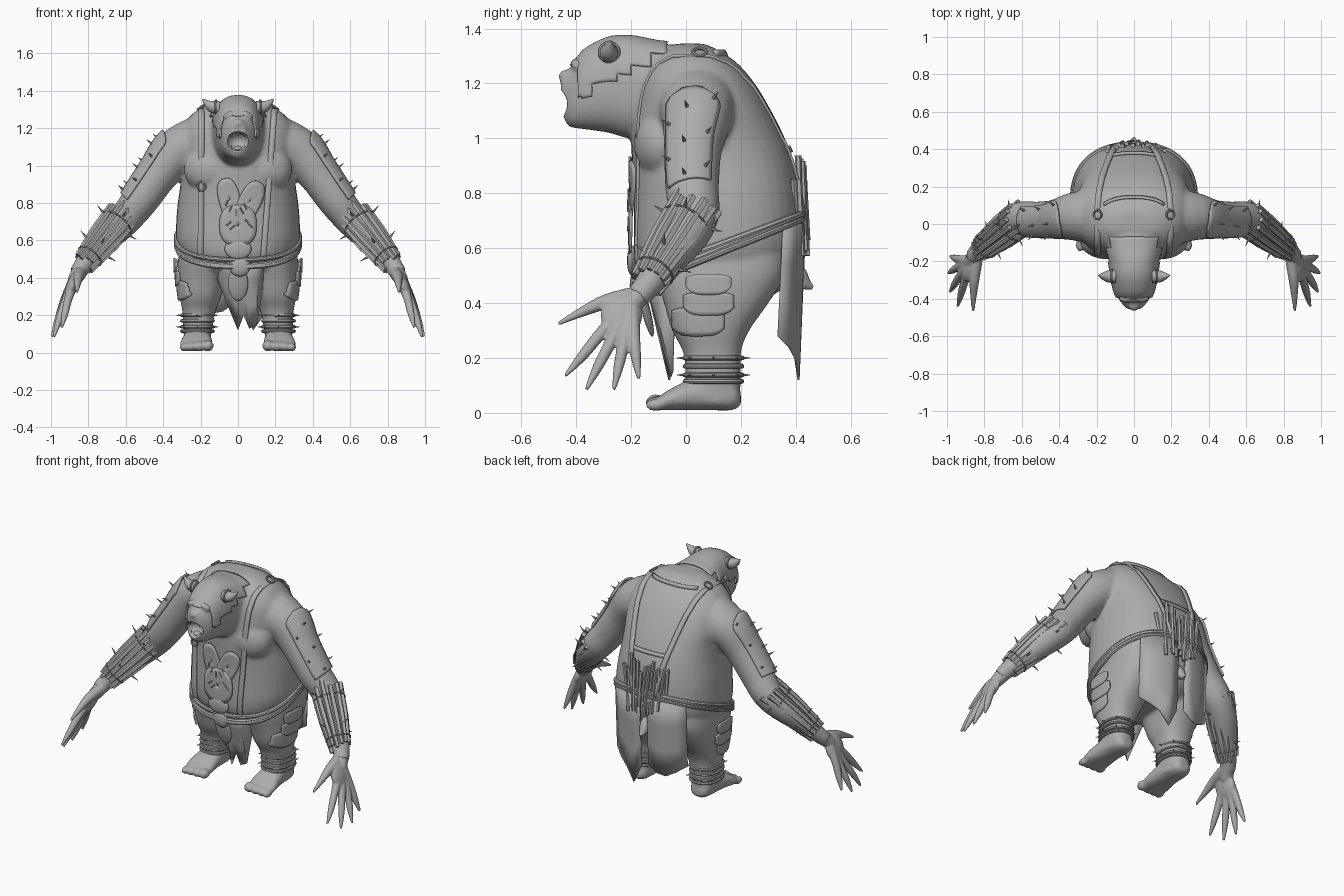
import bpy, bmesh, math, random
from mathutils import Vector, Matrix

random.seed(4)
if "Cube" in bpy.data.objects:
    bpy.data.objects.remove(bpy.data.objects["Cube"])

grey = bpy.data.materials.new("plain grey")
grey.use_nodes = True
grey.diffuse_color = (0.42, 0.42, 0.42, 1)
for node in grey.node_tree.nodes:
    if node.type == 'BSDF_PRINCIPLED':
        node.inputs["Base Color"].default_value = grey.diffuse_color
ROUND = 0.84


def spline(rows, k):
    """Catmull-Rom through rows of numbers."""
    out = []
    for i in range(len(rows) - 1):
        a, b, c, d = rows[max(i - 1, 0)], rows[i], rows[i + 1], rows[min(i + 2, len(rows) - 1)]
        for j in range(k):
            t = j / k
            out.append([q + t * (r - p) / 2 + t * t * (p - 2.5 * q + 2 * r - s / 2)
                        + t ** 3 * (3 * (q - r) + s - p) / 2 for p, q, r, s in zip(a, b, c, d)])
    return out + [list(rows[-1])]


def skin_rings(bm, rings, closed=False, caps=True):
    loops = [[bm.verts.new(p) for p in ring] for ring in rings]
    n = len(loops[0])
    for a, b in zip(loops, loops[1:] + loops[:1] if closed else loops[1:]):
        for j in range(n):
            bm.faces.new((a[j], a[(j + 1) % n], b[(j + 1) % n], b[j]))
    if caps and not closed:
        bm.faces.new(loops[0])
        bm.faces.new(loops[-1])


def power(v, p):
    return math.copysign(abs(v) ** p, v)


def loft(bm, rows, axis='z', n=40, k=4, off=0.0):
    """Stack of rounded sections: position, near and far depth, near and far x."""
    rings = []
    for t, a, b, x0, x1 in spline(rows, k):
        ring = []
        for j in range(n):
            w = math.tau * j / n
            x = (x0 + x1) / 2 + ((x1 - x0) / 2 + off) * power(math.cos(w), ROUND)
            d = (a + b) / 2 + ((b - a) / 2 + off) * power(math.sin(w), ROUND)
            ring.append((x, d, t) if axis == 'z' else (x, t, d))
        rings.append(ring)
    skin_rings(bm, rings)


def limb(bm, pts, n=12, k=4):
    """Round tube through points with a radius each."""
    rows = spline(pts, k)
    span = Vector(pts[-1][:3]) - Vector(pts[0][:3])
    ref = min((Vector(e) for e in Matrix.Identity(3)), key=lambda e: abs(e.dot(span)))
    rings = []
    for i, row in enumerate(rows):
        t = Vector(rows[min(i + 1, len(rows) - 1)][:3]) - Vector(rows[max(i - 1, 0)][:3])
        u = t.cross(ref).normalized()
        v = t.cross(u).normalized()
        rings.append([Vector(row[:3]) + (u * math.cos(math.tau * j / n) + v * math.sin(math.tau * j / n))
                      * row[3] for j in range(n)])
    skin_rings(bm, rings)


def spike(bm, base, way, length=0.05, r=0.009):
    base, way = Vector(base), Vector(way).normalized()
    limb(bm, [(*base, r), (*(base + way * length), 0.001)], 6, 1)


def hoop(bm, centre, a, b, r, p=1.0, n=40):
    """Closed ring of cord on the ellipse spanned by a and b."""
    a, b, c = Vector(a), Vector(b), Vector(centre)
    up = a.cross(b).normalized()
    rings = []
    for i in range(n):
        w = math.tau * i / n
        arm = a * power(math.cos(w), p) + b * power(math.sin(w), p)
        rings.append([c + arm + arm.normalized() * r * math.cos(math.tau * j / 8)
                      + up * r * math.sin(math.tau * j / 8) for j in range(8)])
    skin_rings(bm, rings, True)


def ball(bm, c, size, turn=0.0, axis='Y'):
    bmesh.ops.create_uvsphere(bm, u_segments=24, v_segments=14, radius=1, matrix=Matrix.Translation(c)
                              @ Matrix.Rotation(turn, 4, axis) @ Matrix.Diagonal((*size, 1)))


def sheet(bm, columns):
    """Open surface through columns of points."""
    cols = [[bm.verts.new(p) for p in col] for col in columns]
    for a, b in zip(cols, cols[1:]):
        for j in range(len(a) - 1):
            bm.faces.new((a[j], b[j], b[j + 1], a[j + 1]))


def ribbon(bm, pts, wide):
    sheet(bm, [(Vector(p) - Vector(wide), Vector(p) + Vector(wide)) for p in pts])


def mirror(bm):
    new = bmesh.ops.duplicate(bm, geom=bm.verts[:] + bm.edges[:] + bm.faces[:])["geom"]
    bmesh.ops.scale(bm, vec=(-1, 1, 1), verts=[g for g in new if isinstance(g, bmesh.types.BMVert)])


def make(name, bm, solid=0.0, voxel=0.0, relax=0):
    bmesh.ops.recalc_face_normals(bm, faces=bm.faces)
    me = bpy.data.meshes.new(name)
    bm.to_mesh(me)
    bm.free()
    me.materials.append(grey)
    me.polygons.foreach_set("use_smooth", [True] * len(me.polygons))
    me.set_sharp_from_angle(angle=math.radians(40))
    ob = bpy.data.objects.new(name, me)
    bpy.context.collection.objects.link(ob)
    if solid:
        m = ob.modifiers.new("thickness", 'SOLIDIFY')
        m.thickness, m.offset = solid, 0
    if voxel:
        m = ob.modifiers.new("fuse", 'REMESH')
        m.mode, m.voxel_size, m.use_smooth_shade = 'VOXEL', voxel, True
        m = ob.modifiers.new("relax", 'SMOOTH')
        m.factor, m.iterations = 0.5, relax
    return ob


# Main proportions: torso, head, leg, foot, arm
torso = [(z, f, b, -w, w) for z, f, b, w in [
    (.4, -.08, .27, .2), (.46, -.14, .36, .265), (.52, -.18, .39, .3), (.6, -.19, .42, .33),
    (.7, -.19, .425, .33), (.8, -.19, .415, .322), (.9, -.195, .395, .308), (1, -.2, .36, .305),
    (1.1, -.19, .31, .315), (1.2, -.17, .25, .3), (1.28, -.13, .18, .24), (1.33, -.07, .1, .15), (1.345, -.03, .06, .06)]]
head = [(y, lo, hi, -w, w) for y, lo, hi, w in [
    (.02, 1.1, 1.335, .19), (-.1, 1.02, 1.347, .16), (-.2, 1, 1.365, .132), (-.28, 1.02, 1.36, .12),
    (-.36, 1.032, 1.322, .1), (-.4, 1.037, 1.28, .082), (-.43, 1.046, 1.25, .06), (-.455, 1.1, 1.235, .036)]]
leg = [(.58, -.1, .36, .04, .31), (.5, -.11, .36, .03, .32), (.4, -.08, .3, .06, .32), (.3, -.05, .23, .09, .312),
       (.22, -.01, .2, .12, .297), (.12, 0, .2, .14, .292), (.03, .01, .19, .15, .285)]
foot = [(.2, .03, .07, .18, .25), (.17, .01, .12, .155, .28), (.08, .01, .13, .145, .29), (0, .01, .115, .14, .3),
        (-.06, .01, .085, .135, .31), (-.105, .01, .055, .14, .305)]
arm = [(.18, .04, 1.12, .16), (.32, .04, 1.075, .13), (.42, .025, .96, .106), (.52, .022, .82, .098), (.6, .03, .72, .09),
       (.68, -.01, .64, .084), (.76, -.08, .55, .068), (.83, -.14, .465, .05), (.86, -.18, .42, .045)]
dense = spline(torso, 8)
leg_dense = spline(leg, 8)
arm_dense = spline(arm, 12)


def bulge(t):
    return max(0, 1 - abs(t) ** (2 / ROUND)) ** (ROUND / 2)


def on_torso(x, z, side, off=0.01):
    """Point on the belly (side -1) or back (side 1)."""
    _, f, b, _, w = min(dense, key=lambda r: abs(r[0] - z))
    return Vector((x, (f + b) / 2 + side * ((b - f) / 2 * bulge(x / w) + off), z))


def on_thigh(y, z, off):
    """Point on the outside of the leg."""
    _, f, b, x0, x1 = min(leg_dense, key=lambda r: abs(r[0] - z))
    return Vector(((x0 + x1) / 2 + (x1 - x0) / 2 * bulge((2 * y - f - b) / (b - f)) + off, y, z))


def on_arm(t, w, off):
    """Point on the upper arm, t along it and w around from the outside."""
    i = 12 + round(t * 27)
    row = arm_dense[i]
    out = Vector((.83, -.15, .55)).normalized()
    run = (Vector(arm_dense[i + 1][:3]) - Vector(row[:3])).normalized()
    side = run.cross(out).normalized()
    way = side.cross(run) * math.cos(w) + side * math.sin(w)
    return Vector(row[:3]) + way * (row[3] + off), way


# Body fused from limbs, torso and head
bm = bmesh.new()
loft(bm, leg)
loft(bm, foot, 'y')
for x, r in ((.16, .031), (.207, .028), (.25, .026), (.289, .023)):
    ball(bm, (x, -.112, r + .006), (r, .037, r))
limb(bm, arm, 20)
ball(bm, (.14, -.09, .98), (.15, .1, .13))
ball(bm, (.045, -.4, 1.275), (.042, .022, .014), 0.3)
mirror(bm)
loft(bm, torso)
loft(bm, head, 'y')
ball(bm, (0, -.435, 1.225), (.034, .03, .026))
body = make("body", bm, voxel=.011, relax=5)

# Open mouth with teeth and tongue
bm = bmesh.new()
ball(bm, (0, -.47, 1.13), (.064, .08, .053))
cutter = make("mouth_cutter", bm)
cutter.hide_render = True
cutter.display_type = 'WIRE'
cut = body.modifiers.new("mouth", 'BOOLEAN')
cut.object, cut.operation = cutter, 'DIFFERENCE'
bm = bmesh.new()
for x, size in ((.012, .014), (.034, .035)):
    spike(bm, (x, -.435, 1.185), (0, -.1, -1), size, .008)
    spike(bm, (x, -.42, 1.075), (0, -.1, 1), size, .008)
mirror(bm)
make("teeth", bm)
bm = bmesh.new()
ball(bm, (0, -.4, 1.09), (.028, .03, .014))
make("tongue", bm)

# Hands with spread clawed fingers
bm = bmesh.new()
limb(bm, [(.82, -.13, .475, .046), (.85, -.17, .43, .043), (.875, -.21, .385, .037)])
ball(bm, (.888, -.235, .355), (.031, .076, .085), -.35)
limb(bm, [(.84, -.17, .43, .035), (.853, -.29, .405, .028), (.858, -.38, .367, .018), (.86, -.465, .325, .007)])
for knuckle, mid, tip in (
        ((.905, -.305, .295), (.925, -.375, .21), (.942, -.44, .135)),
        ((.925, -.27, .265), (.958, -.32, .17), (.984, -.363, .085)),
        ((.93, -.225, .265), (.965, -.245, .17), (.994, -.263, .085)),
        ((.925, -.19, .29), (.957, -.182, .2), (.984, -.172, .125))):
    limb(bm, [(.87, -.2, .4, .033), (*knuckle, .023), (*mid, .019), (*tip, .007)])
mirror(bm)
make("hands", bm, voxel=.006, relax=2)

# Ragged helmet with horns
bm = bmesh.new()
loft(bm, head, 'y', 96, 8, .006)
steps = ((-.39, 1.265), (-.345, 1.15), (-.25, 1.2), (-.2, 1.23), (-.13, 1.265), (-.06, 1.31))
cuts = [f for f in bm.faces if not -.42 < f.calc_center_median().y < -.06 or f.calc_center_median().z
        < next(z for y, z in steps if f.calc_center_median().y < y)]
bmesh.ops.delete(bm, geom=cuts, context='FACES')
make("helmet", bm, .01)
bm = bmesh.new()
limb(bm, [(.1, -.28, 1.31, .036), (.145, -.28, 1.318, .03), (.19, -.275, 1.355, .004)])
hoop(bm, (.118, -.28, 1.314), (0, .034, 0), (0, 0, .034), .007)
mirror(bm)
make("horns", bm)

# Upper arm plates with round tops, and their spikes
bm = bmesh.new()
sheet(bm, [[on_arm(i / 24, s * .17 * min(1, .3 + (i / 5) ** .5), .01)[0] for s in range(-5, 6)] for i in range(25)])
mirror(bm)
make("arm_plates", bm, .01)
bm = bmesh.new()
for i in range(8):
    base, way = on_arm(.08 + .86 * i / 7, (-.6, .1, .65)[i % 3], .01)
    spike(bm, base, way, .04, .008)
mirror(bm)
make("arm_spikes", bm)

# Forearm guards: slats, thin cords and spikes
top, end = Vector((.605, .032, .745)), Vector((.825, -.14, .475))
run = (end - top).normalized()
u = run.cross(Vector((0, 1, 0))).normalized()
v = run.cross(u)
bm = bmesh.new()
for i in range(12):
    w = math.tau * i / 12
    way = u * math.cos(w) + v * math.sin(w)
    a = top + way * .086 - run * random.uniform(-.03, .03)
    b = end + way * .056 + run * random.uniform(-.02, .015)
    limb(bm, [(*a, .015), (*((a + b) / 2 + way * .004), .017), (*b, .012)], 5, 1)
    if i % 3 == 0:
        for t in (.2, .75):
            spike(bm, a.lerp(b, t + random.uniform(-.1, .1)), way - run * .2, .06)
for t in (.2, .85):
    r = .098 - .03 * t
    hoop(bm, top.lerp(end, t), u * r, v * r, .004)
mirror(bm)
make("forearm_guards", bm)

# Thigh plates overlapping downward
bm = bmesh.new()
for i, (y0, y1, low, high) in enumerate(((-.05, .14, .28, .385), (-.01, .175, .355, .44), (0, .165, .43, .505))):
    cols = []
    for j in range(15):
        s = j / 7 - 1
        dip = .03 * s ** 4
        y = (y0 + y1) / 2 + s * (y1 - y0) / 2
        cols.append([on_thigh(y, high - dip * .4 + (low + dip - high + dip * .4) * t / 6, .008 + .006 * i)
                     for t in range(7)])
    sheet(bm, cols)
mirror(bm)
make("thigh_plates", bm, .009)

# Spiked ankle bands
bm = bmesh.new()
for z in (.2, .17, .138, .115):
    hoop(bm, (.217, .1, z), (.084, 0, 0), (0, .103, 0), .009, .85)
    for j in range(8 if z in (.2, .138) else 0):
        w = math.tau * j / 8
        way = Vector((math.cos(w), math.sin(w), 0))
        spike(bm, Vector((.217 + .086 * way.x, .1 + .105 * way.y, z)), way, .028, .006)
mirror(bm)
make("ankle_bands", bm)

# Shoulder straps, closer together down the back, with rings and cross bars
bm = bmesh.new()
heights = [.5 + .8 * i / 30 for i in range(31)]
for side, low in ((1, .135), (-1, .2)):
    path = [on_torso(side * (low + (.195 - low) * (z - .5) / .8), z, -1) for z in heights]
    path += [on_torso(side * (.03 + .165 * (z - .5) / .8), z, 1) for z in reversed(heights) if z > .7]
    ribbon(bm, path, (.016, 0, 0))
for z, reach in ((1.31, .16), (.96, .115)):
    ribbon(bm, [on_torso(-reach + reach * i / 8, z, 1, .006) for i in range(17)], (0, -.005, .011))
make("straps", bm, .01)
bm = bmesh.new()
for x in (-.195, .195):
    hoop(bm, (x, .05, 1.315), (.02, 0, -.07 * x), (0, .024, 0), .006)
hoop(bm, on_torso(-.195, .89, -1, .014), (.02, 0, 0), (0, 0, .026), .006)
make("strap_rings", bm)

# Stitched belly patch
bm = bmesh.new()
for cx, cz, rx, rz, turn, off in ((-.045, .82, .058, .115, .25, .01), (.065, .81, .06, .115, -.45, .013), (0, .68, .1, .11, 0, .016)):
    rings = []
    for s in (1, .75, .5, .25, .02):
        ring = []
        for j in range(28):
            x, z = (s * r * power(f(math.tau * j / 28), .8) for r, f in ((rx, math.cos), (rz, math.sin)))
            ring.append(on_torso(cx + x * math.cos(turn) - z * math.sin(turn),
                                 cz + z * math.cos(turn) + x * math.sin(turn), -1, off))
        rings.append(ring)
    skin_rings(bm, rings, caps=False)
make("belly_patch", bm, .008)
bm = bmesh.new()
for x, z, lean in ((-.06, .8, .4), (-.04, .77, .4), (-.05, .69, .9), (-.03, .67, .9), (-.01, .75, 0),
                   (.02, .76, -.5), (.04, .78, -.5), (.05, .7, -.8), (.065, .68, -.8)):
    dx, dz = .018 * math.sin(lean), .018 * math.cos(lean)
    limb(bm, [(*on_torso(x + s * dx, z + s * dz, -1, .021), .004) for s in (-1, 1)], 6, 1)
make("stitches", bm)

# Rope belt, buckle and hanging plate
bm = bmesh.new()
for z, tilt in ((.612, .115), (.582, .125), (.597, .13)):
    hoop(bm, (0, .12, z), (.33, 0, 0), (0, .308, tilt), .013, ROUND, 72)
make("belt", bm)
bm = bmesh.new()
ball(bm, (0, -.197, .555), (.072, .018, .055))
ball(bm, (.01, -.18, .465), (.058, .025, .058))
ball(bm, (0, -.145, .37), (.054, .016, .095), .25, 'X')
make("buckle", bm)

# Ragged loincloth and split back skirt
bm = bmesh.new()
front = [(-.11, .4), (-.06, .27), (0, .12), (.03, .2), (.06, .13), (.1, .15), (.14, .4)]
sheet(bm, [[(x, -.15 + .09 * t + x * x, .5 + (low - .5) * t) for t in (0, .33, .67, 1)] for x, low in front])
for lows, sign in (((.24, .12, .2, .24, .28), 1), ((.26, .22, .21, .24, .28), -1)):
    panel = []
    for i, low in enumerate(lows):
        at = on_torso(sign * (.025 + .056 * i), .64, 1, .01)
        panel.append([(at.x, at.y - .02 * t, .69 + (low - .69) * t) for t in (0, .33, .67, 1)])
    sheet(bm, panel)
make("skirt_cloth", bm, .008)
bm = bmesh.new()
limb(bm, [(0, .34, .56, .04), (0, .4, .51, .035), (0, .43, .475, .026), (0, .462, .455, .006)])
make("tail", bm)

# Bundle of sticks fanned out on the back
bm = bmesh.new()
for i in range(13):
    x = -.14 + .0233 * i
    lean = x * .12 + random.uniform(-.015, .015)
    low, high = .6 + random.uniform(-.03, .03), .88 + random.uniform(-.06, .07)
    y = .432 - x * x * 1.4 + .01 * (i % 2)
    limb(bm, [(x - lean, y, low, .012), (x + lean, y - .012, high, .012)], 6, 1)
make("stick_bundle", bm)
